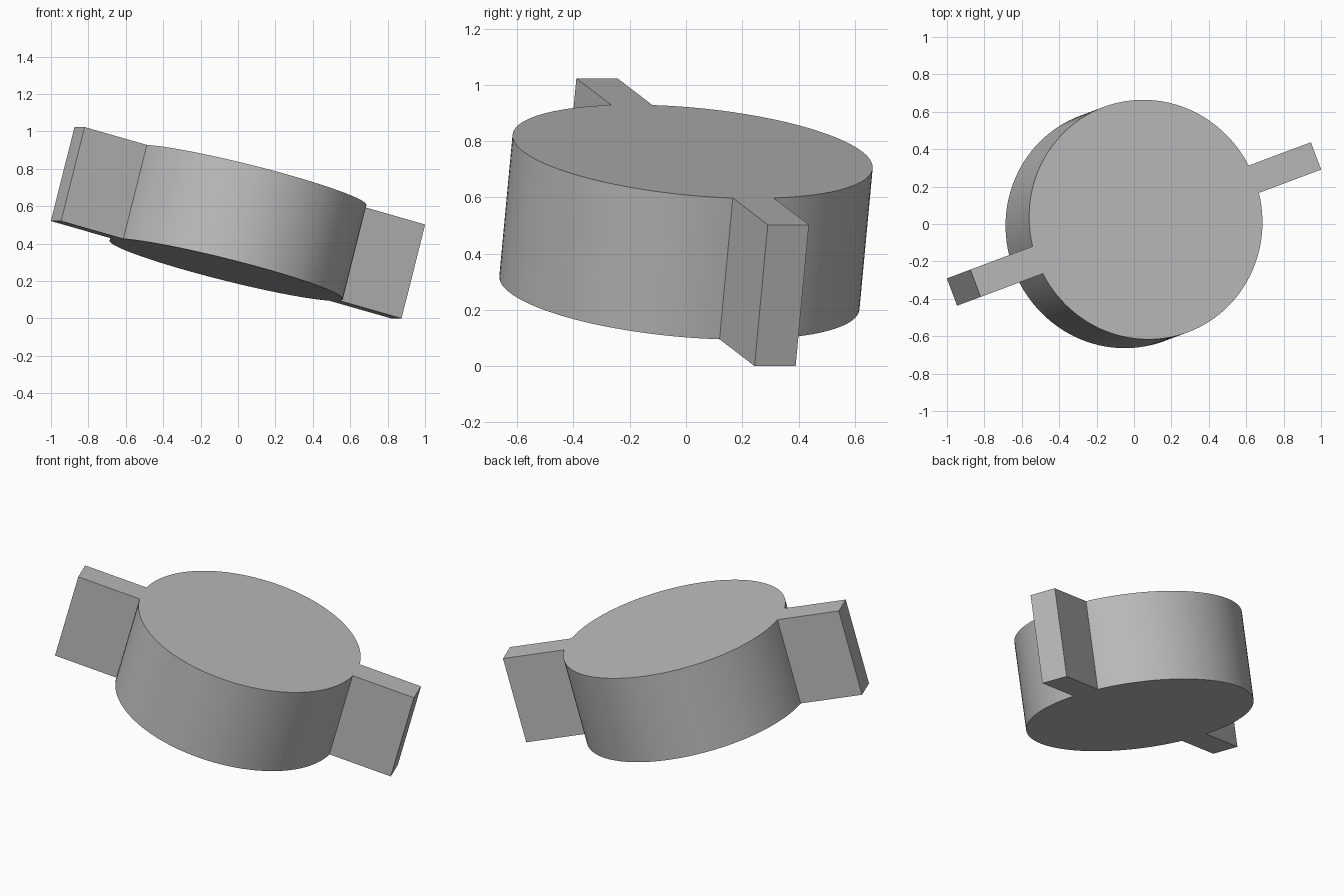
import bpy, bmesh
from math import sin, cos, pi, asin, radians
from mathutils import Matrix

cube = bpy.data.objects.get("Cube")
if cube:
    bpy.data.objects.remove(cube, do_unlink=True)

RADIUS, HEIGHT = 0.643, 0.52
REACH, HALF_WIDTH = 1.006, 0.078
TILT, TURN = radians(15), radians(20.5)
ARC_STEPS = 56

grey = bpy.data.materials.new("plain grey")
grey.use_nodes = True
colour = (0.5, 0.5, 0.5, 1)
grey.diffuse_color = colour
grey.node_tree.nodes["Principled BSDF"].inputs["Base Color"].default_value = colour

# Outline: for each side, two lug corners followed by half of the disc rim
gap = asin(HALF_WIDTH / RADIUS)
outline = []
for side in (1, -1):
    outline += [(side * REACH, -side * HALF_WIDTH), (side * REACH, side * HALF_WIDTH)]
    for i in range(ARC_STEPS + 1):
        a = gap + (pi - 2 * gap) * i / ARC_STEPS
        outline.append((side * RADIUS * cos(a), side * RADIUS * sin(a)))

# Extrude the outline into one solid with flush top and bottom
bm = bmesh.new()
base = bm.faces.new([bm.verts.new((x, y, -HEIGHT / 2)) for x, y in outline])
top = bmesh.ops.extrude_face_region(bm, geom=[base], use_keep_orig=True)["geom"]
bmesh.ops.translate(bm, vec=(0, 0, HEIGHT),
                    verts=[v for v in top if isinstance(v, bmesh.types.BMVert)])
bmesh.ops.recalc_face_normals(bm, faces=bm.faces)

# Lean the solid over, turn it, and stand it on the ground
bm.transform(Matrix.Rotation(TURN, 4, 'Z') @ Matrix.Rotation(TILT, 4, 'Y'))
bmesh.ops.translate(bm, vec=(0, 0, -min(v.co.z for v in bm.verts)), verts=bm.verts)

mesh = bpy.data.meshes.new("disc_with_lugs")
bm.to_mesh(mesh)
bm.free()
mesh.materials.append(grey)
disc = bpy.data.objects.new("disc_with_lugs", mesh)
bpy.context.collection.objects.link(disc)

bpy.ops.object.select_all(action='DESELECT')
disc.select_set(True)
bpy.context.view_layer.objects.active = disc
bpy.ops.object.shade_smooth_by_angle(angle=radians(30))
